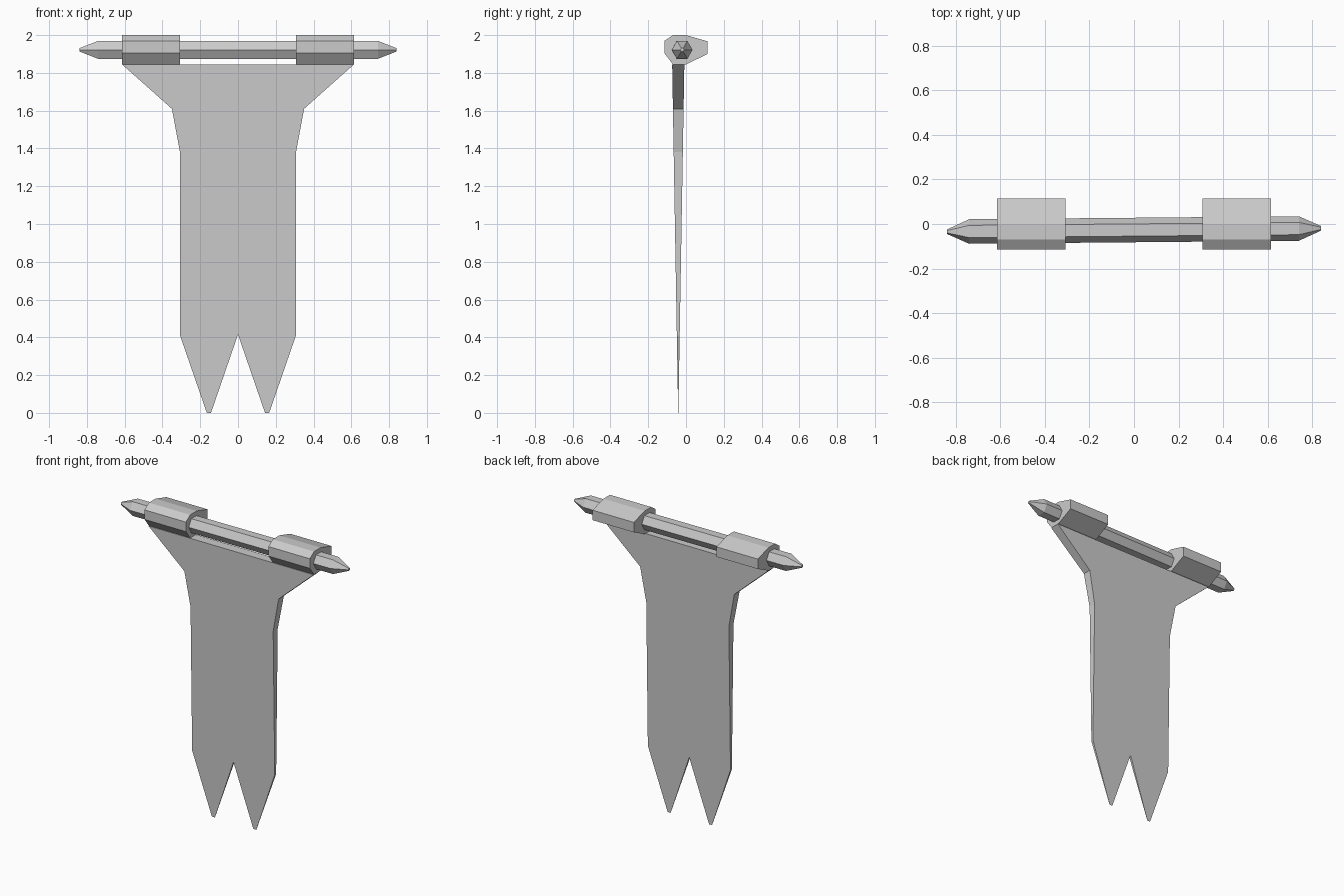
import bpy, bmesh, math

if "Cube" in bpy.data.objects:
    bpy.data.objects.remove(bpy.data.objects["Cube"])

grey = bpy.data.materials.new("plain grey")
grey.diffuse_color = (0.6, 0.6, 0.6, 1)
grey.use_nodes = True
grey.node_tree.nodes["Principled BSDF"].inputs["Base Color"].default_value = grey.diffuse_color


def loft(name, rings):
    """Join matching rings of points into one closed solid."""
    bm = bmesh.new()
    loops = [[bm.verts.new(p) for p in ring] for ring in rings]
    n = len(loops[0])
    for a, b in zip(loops, loops[1:]):
        for i in range(n):
            j = (i + 1) % n
            bm.faces.new((a[i], a[j], b[j], b[i]))
    bm.faces.new(loops[0][::-1])
    bm.faces.new(loops[-1])
    bmesh.ops.recalc_face_normals(bm, faces=bm.faces[:])
    mesh = bpy.data.meshes.new(name)
    bm.to_mesh(mesh)
    bm.free()
    mesh.materials.append(grey)
    obj = bpy.data.objects.new(name, mesh)
    bpy.context.collection.objects.link(obj)
    return obj


# Hexagonal pole with pointed ends, turned very slightly about z
def hexagon(x, r):
    return [(x, -0.027 + 0.009 * x + r * math.cos(k * math.pi / 3),
             1.922 + r * math.sin(k * math.pi / 3)) for k in range(6)]


loft("pole", [hexagon(x, r) for x, r in
              ((-0.84, 0.01), (-0.74, 0.055), (0.74, 0.055), (0.84, 0.01))])

# Two eight-sided sleeves around the pole
sleeve = [(-0.069, 2.0), (0.0, 2.0), (0.115, 1.967), (0.115, 1.9),
          (0.0, 1.845), (-0.069, 1.845), (-0.115, 1.905), (-0.115, 1.969)]
for side, name in ((-1, "left_sleeve"), (1, "right_sleeve")):
    loft(name, [[(side * x, y, z) for y, z in sleeve] for x in (0.307, 0.614)])

# Hanging cloth: swallow-tailed outline, thinning towards the bottom
half = [(0.614, 1.845), (0.35, 1.61), (0.307, 1.38), (0.307, 0.41),
        (0.165, 0.0), (0.143, 0.0)]
outline = half + [(0.0, 0.415)] + [(-x, z) for x, z in reversed(half)]
loft("banner_cloth", [[(x, -0.041 + s * (0.0005 + 0.0172 * z), z)
                       for x, z in outline] for s in (-1, 1)])
